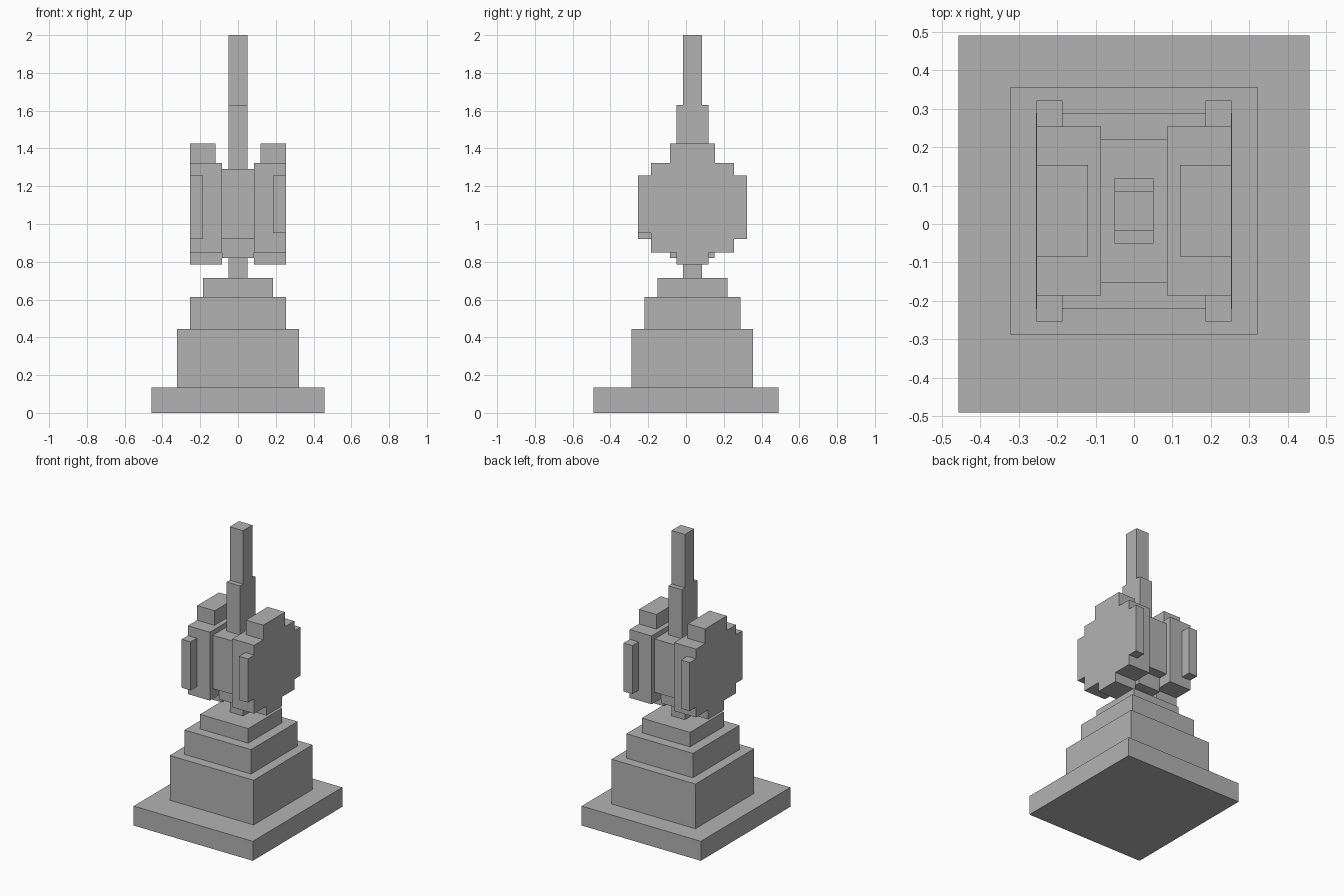
import bpy

# Remove only the default object
cube = bpy.data.objects.get("Cube")
if cube:
    bpy.data.objects.remove(cube, do_unlink=True)

stone = bpy.data.materials.new("grey stone")
stone.use_nodes = True
stone.diffuse_color = (0.45, 0.45, 0.45, 1)
stone.node_tree.nodes["Principled BSDF"].inputs["Base Color"].default_value = (0.45, 0.45, 0.45, 1)

AXIS_Y = 0.034  # the tower stands slightly behind the plinth centre


def box(name, x, y, z):
    """Box spanning the given (low, high) ranges."""
    spans = (x, y, z)
    bpy.ops.mesh.primitive_cube_add(size=1)
    ob = bpy.context.object
    ob.name = ob.data.name = name
    for v in ob.data.vertices:
        v.co = [(lo + hi) / 2 + c * (hi - lo) for c, (lo, hi) in zip(v.co, spans)]
    ob.data.materials.append(stone)
    return ob


def block(name, half_x, half_y, low, high):
    """Box centred on the tower axis."""
    return box(name, (-half_x, half_x), (AXIS_Y - half_y, AXIS_Y + half_y), (low, high))


# Stepped pedestal
box("plinth", (-0.457, 0.457), (-0.49, 0.49), (0, 0.135))
block("lower_tier", 0.322, 0.322, 0.135, 0.445)
block("middle_tier", 0.255, 0.255, 0.445, 0.614)
block("upper_tier", 0.185, 0.186, 0.614, 0.715)

# Neck, central hub and mast
block("neck", 0.051, 0.051, 0.715, 0.82)
block("hub_underside", 0.086, 0.118, 0.82, 0.92)
block("hub", 0.086, 0.186, 0.92, 1.29)
block("lower_mast", 0.051, 0.085, 1.29, 1.63)
block("upper_mast", 0.051, 0.051, 1.63, 2.0)

# Side wheels, each a stack of stepped blocks with narrow rim plates
for side, s in (("left", 1), ("right", -1)):
    def wheel_part(part, inner, y, z):
        box(side + "_" + part, sorted((s * inner, s * 0.254)), y, z)

    wheel_part("wheel", 0.086, (-0.186, 0.254), (0.85, 1.324))
    wheel_part("wheel_foot", 0.086, (-0.051, 0.119), (0.785, 0.85))
    wheel_part("wheel_cap", 0.12, (-0.085, 0.153), (1.324, 1.425))
    wheel_part("back_rim", 0.186, (0.254, 0.322), (0.92, 1.256))
    front_low = 0.953 if s > 0 else 0.92
    wheel_part("front_rim", 0.186, (-0.254, -0.186), (front_low, 1.256))
